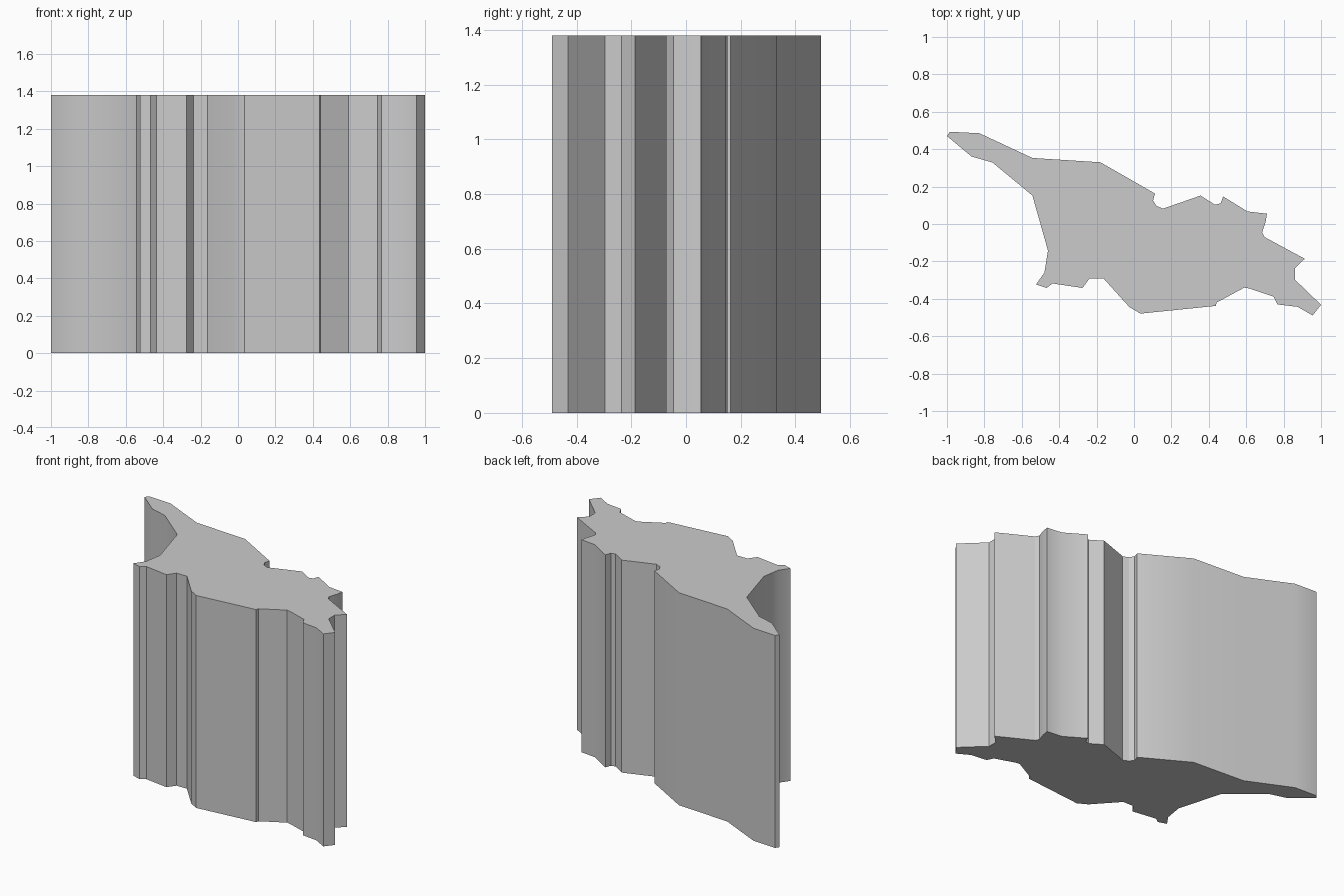
import bpy
import bmesh
from math import radians

# Remove the default cube if it is in the scene
default_cube = bpy.data.objects.get("Cube")
if default_cube:
    bpy.data.objects.remove(default_cube, do_unlink=True)

HEIGHT = 1.38
UNIT = 0.001  # outline points are in thousandths

# Back edge of the plan, from the left tip to the right tip
back_edge = [
    (-1000, 470), (-985, 493), (-826, 485), (-543, 353), (-180, 330),
    (112, 163), (102, 125), (120, 97), (155, 82), (356, 152),
    (433, 103), (463, 110), (477, 147), (607, 67), (711, 55),
    (703, 8), (685, -45), (698, -70), (913, -186), (860, -236),
    (860, -297), (1000, -432),
]

# Front edge of the plan, from the right tip back to the left tip
front_edge = [
    (955, -489), (875, -443), (767, -430), (746, -388), (618, -345),
    (590, -340), (442, -420), (437, -438), (35, -479), (-25, -444),
    (-163, -291), (-238, -291), (-275, -342), (-436, -318), (-468, -342),
    (-524, -323), (-479, -260), (-460, -142), (-543, 152), (-757, 329),
    (-869, 361),
]


def make_material(name, colour):
    """One plain flat colour for viewport and render."""
    material = bpy.data.materials.new(name)
    material.use_nodes = True
    material.diffuse_color = colour
    shader = next(n for n in material.node_tree.nodes if n.type == "BSDF_PRINCIPLED")
    shader.inputs["Base Color"].default_value = colour
    return material


def extrude_outline(name, outline, height, material):
    """Raise a closed plan outline into a solid prism."""
    bm = bmesh.new()
    corners = [bm.verts.new((x * UNIT, y * UNIT, 0)) for x, y in outline]
    base = bm.faces.new(corners)
    raised = bmesh.ops.extrude_face_region(bm, geom=[base], use_keep_orig=True)
    top = [item for item in raised["geom"] if isinstance(item, bmesh.types.BMVert)]
    bmesh.ops.translate(bm, verts=top, vec=(0, 0, height))
    bmesh.ops.recalc_face_normals(bm, faces=bm.faces)
    mesh = bpy.data.meshes.new(name)
    bm.to_mesh(mesh)
    bm.free()
    mesh.materials.append(material)
    solid = bpy.data.objects.new(name, mesh)
    bpy.context.collection.objects.link(solid)
    return solid


# Solid block with one grey all over
grey = make_material("light grey", (0.6, 0.6, 0.6, 1))
block = extrude_outline("contoured_block", back_edge + front_edge, HEIGHT, grey)

# Smooth the shallow bends and keep the corners crisp
bpy.ops.object.select_all(action="DESELECT")
block.select_set(True)
bpy.context.view_layer.objects.active = block
bpy.ops.object.shade_smooth_by_angle(angle=radians(30))
